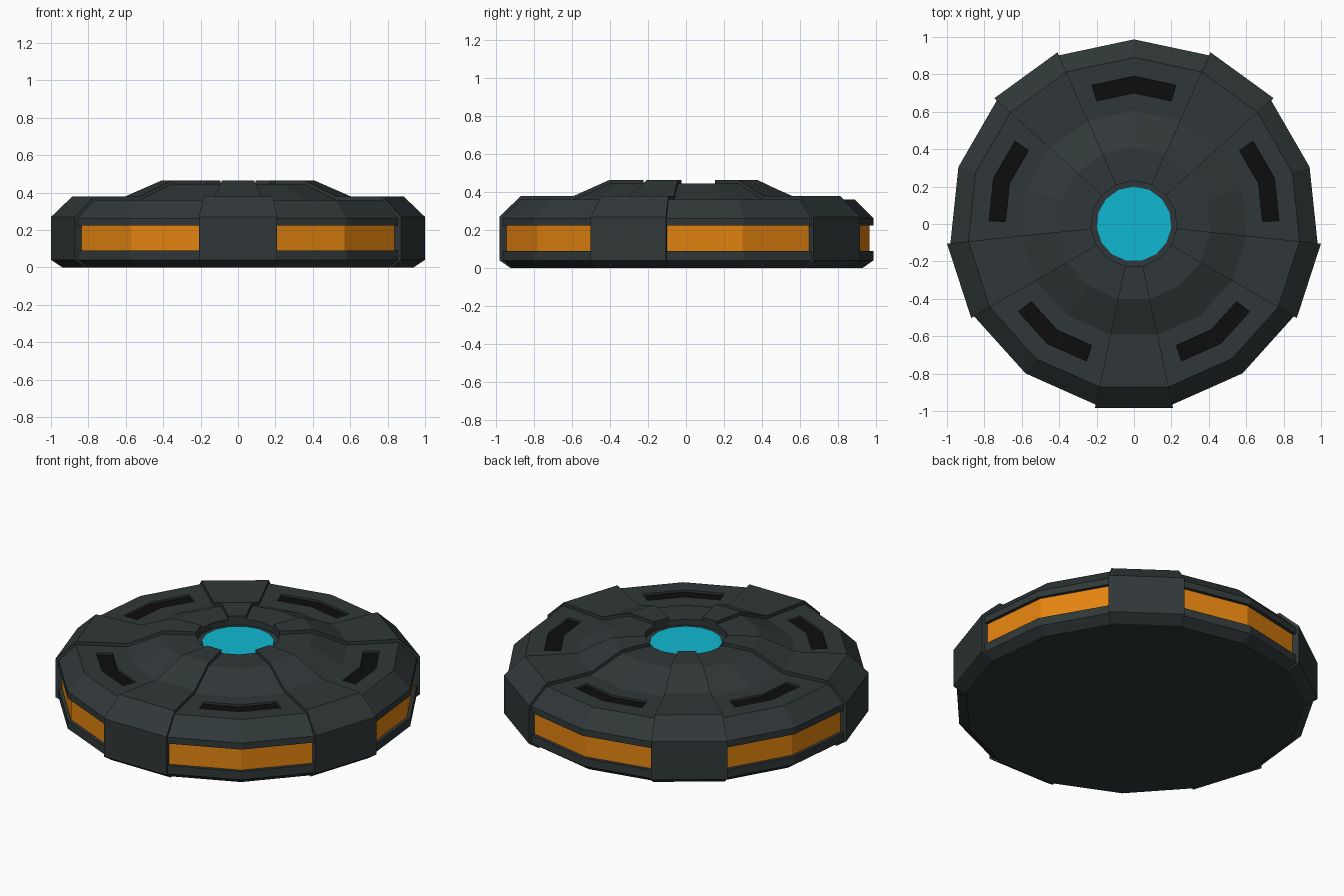
import bpy, bmesh, math
from mathutils import Vector

cube = bpy.data.objects.get("Cube")
if cube:
    bpy.data.objects.remove(cube)


def material(name, rgb):
    m = bpy.data.materials.new(name)
    m.use_nodes = True
    m.diffuse_color = (*rgb, 1)
    m.node_tree.nodes["Principled BSDF"].inputs["Base Color"].default_value = (*rgb, 1)
    return m


body = material("dark slate", (0.03, 0.039, 0.04))
orange = material("amber light", (0.78, 0.232, 0.005))
black = material("vent black", (0.004, 0.004, 0.004))
cyan = material("cyan light", (0.005, 0.48, 0.65))


def ray(deg):
    return Vector((math.cos(math.radians(deg)), math.sin(math.radians(deg)), 0))


def wedge(name, profile, rays, light=None, vent=None):
    """Sweep a radius/height profile across the rays into a closed wedge."""
    bm = bmesh.new()
    cols = [[bm.verts.new(d * r + Vector((0, 0, z))) for r, z in profile] for d in rays]
    n = len(profile)
    vents = []
    for c in range(len(cols) - 1):
        for i in range(n - 1):
            f = bm.faces.new((cols[c][i], cols[c + 1][i], cols[c + 1][i + 1], cols[c][i + 1]))
            if i == light:
                f.material_index = 1
            if i == vent and 0 < c < len(cols) - 2:
                vents.append(f)
    bm.faces.new(cols[0])
    bm.faces.new(cols[-1][::-1])
    bmesh.ops.remove_doubles(bm, verts=bm.verts[:], dist=1e-5)
    bmesh.ops.recalc_face_normals(bm, faces=bm.faces[:])
    # Sunken vent floor
    if vents:
        bmesh.ops.inset_region(bm, faces=vents, thickness=0.001, depth=-0.012)
        for f in vents:
            f.material_index = 2
    me = bpy.data.meshes.new(name)
    bm.to_mesh(me)
    bm.free()
    for m in (body, orange, black):
        me.materials.append(m)
    return me


def ring_of_five(name, me, start):
    for k in range(5):
        ob = bpy.data.objects.new(f"{name}_{k + 1}", me)
        ob.rotation_euler.z = math.radians(start + 72 * k)
        bpy.context.collection.objects.link(ob)


# Raised ribs
rib_profile = [(0, 0), (0.945, 0), (1.005, 0.04), (1.005, 0.27), (0.89, 0.38),
               (0.605, 0.38), (0.41, 0.465), (0.23, 0.465), (0.23, 0.41), (0, 0.41)]
ring_of_five("rib", wedge("rib", rib_profile, [ray(-12), ray(12)]), 54)

# Lower panels with a recessed light band and a vent slot
panel_profile = [(0, 0), (0.93, 0), (0.987, 0.04), (0.987, 0.09), (0.967, 0.09),
                 (0.967, 0.223), (0.987, 0.223), (0.987, 0.262), (0.89, 0.36),
                 (0.79, 0.36), (0.7, 0.36), (0.605, 0.36), (0.41, 0.445),
                 (0.23, 0.445), (0.23, 0.41), (0, 0.41)]
a, mid, b = ray(-24), ray(0), ray(24)
panel_rays = [a, mid.lerp(a, 0.7), mid, mid.lerp(b, 0.7), b]
ring_of_five("panel", wedge("panel", panel_profile, panel_rays, light=4, vent=9), 90)

# Central light
bpy.ops.mesh.primitive_cylinder_add(vertices=15, radius=0.2, depth=0.008,
                                    location=(0, 0, 0.413))
lens = bpy.context.object
lens.name = "center_light"
lens.data.materials.append(cyan)
